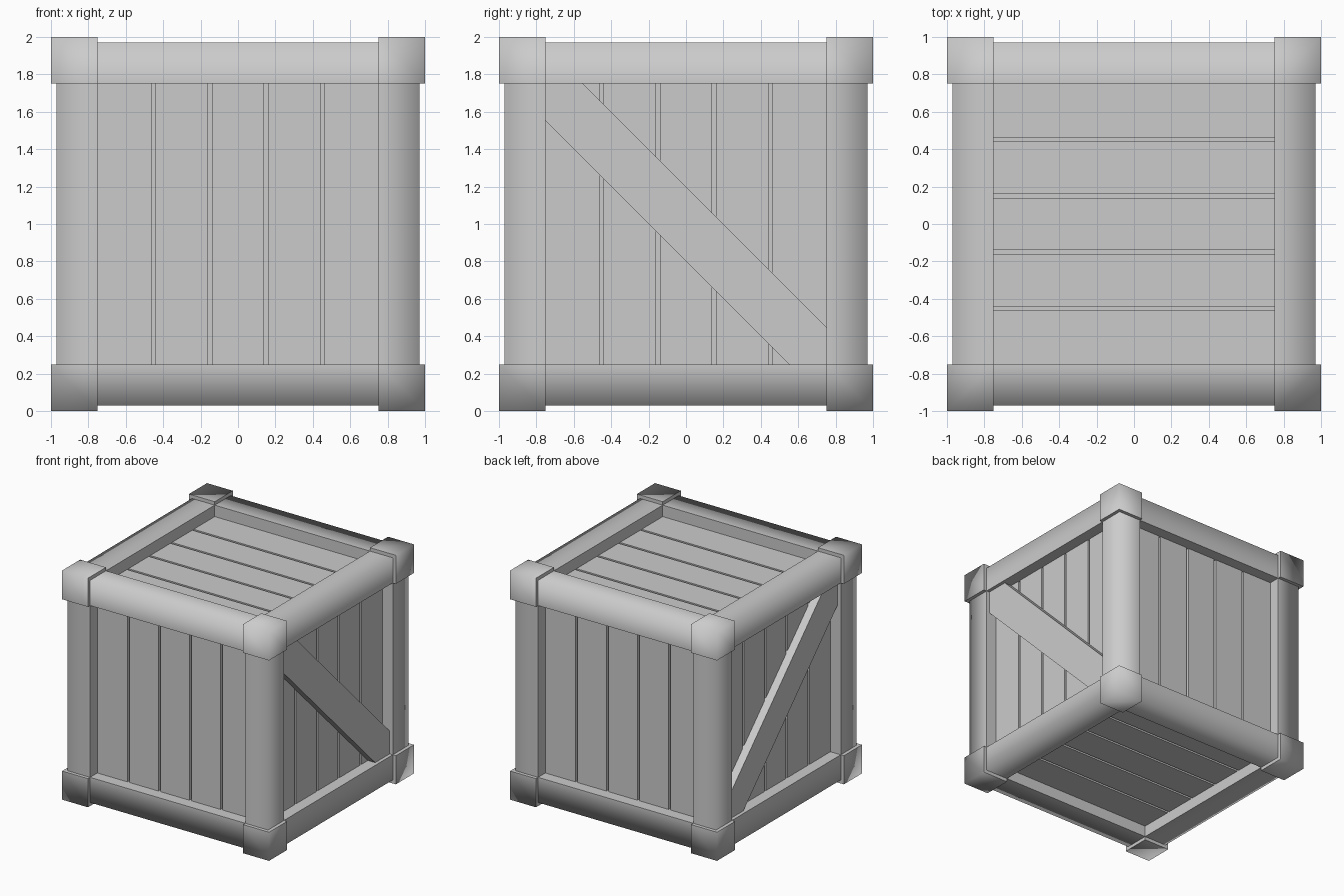
import bpy, bmesh
from itertools import product
from math import radians
from mathutils import Matrix, Vector

if "Cube" in bpy.data.objects:
    bpy.data.objects.remove(bpy.data.objects["Cube"])

OUT, BAR, INNER = 1.0, 0.97, 0.75      # corner block, frame bar, opening
PANEL, FLOOR = 0.87, 0.84              # plank face, groove floor
LIFT = Vector((0, 0, 1))


def add_box(bm, lo, hi):
    size = [b - a for a, b in zip(lo, hi)]
    mid = [(a + b) / 2 for a, b in zip(lo, hi)]
    bmesh.ops.create_cube(bm, size=1, matrix=Matrix.Translation(mid) @ Matrix.Diagonal((*size, 1)))


def finish(name, bm, soft=False):
    # Soft parts blend only across their outermost edges
    bmesh.ops.recalc_face_normals(bm, faces=bm.faces[:])
    if soft:
        for f in bm.faces:
            f.smooth = True
        for e in bm.edges:
            mid = (e.verts[0].co + e.verts[1].co) / 2
            e.smooth = sum(abs(c) > 0.96 for c in mid) >= 2
    mesh = bpy.data.meshes.new(name)
    bm.to_mesh(mesh)
    bm.free()
    obj = bpy.data.objects.new(name, mesh)
    obj.location = LIFT
    bpy.context.collection.objects.link(obj)
    return obj


def span(sign, a, b):
    return (a, b) if sign > 0 else (-b, -a)


# Corner blocks
for signs in product((-1, 1), repeat=3):
    bm = bmesh.new()
    spans = [span(s, INNER, OUT) for s in signs]
    add_box(bm, [s[0] for s in spans], [s[1] for s in spans])
    finish("corner_block", bm, soft=True)

# Frame bars along each axis
for axis, name in enumerate(("width_bar", "depth_bar", "corner_post")):
    for s, t in product((-1, 1), repeat=2):
        spans = [span(s, INNER, BAR), span(t, INNER, BAR)]
        spans.insert(axis, (-INNER, INNER))
        bm = bmesh.new()
        add_box(bm, [p[0] for p in spans], [p[1] for p in spans])
        finish(name, bm, soft=True)

# Inner core forms the groove floors
bm = bmesh.new()
add_box(bm, (-FLOOR,) * 3, (FLOOR,) * 3)
# Keep the core inside the frame at its edges
finish("inner_core", bm)

# Five planks per side, built facing up and turned into place
turns = {
    "top": Matrix.Rotation(radians(90), 4, 'Z'),
    "bottom": Matrix.Rotation(radians(180), 4, 'X') @ Matrix.Rotation(radians(90), 4, 'Z'),
}
for i, side in enumerate(("front", "right", "back", "left")):
    turns[side] = Matrix.Rotation(radians(90 * i), 4, 'Z') @ Matrix.Rotation(radians(90), 4, 'X')
for side, turn in turns.items():
    bm = bmesh.new()
    for i in range(5):
        x0 = -INNER + 0.3 * i
        left = x0 + (0.01 if i > 0 else 0)
        right = x0 + 0.3 - (0.01 if i < 4 else 0)
        add_box(bm, (left, -INNER, FLOOR - 0.01), (right, INNER, PANEL))
    bm.transform(turn)
    finish(side + "_planks", bm)

# Diagonal braces on the left and right sides
profile = [(-.75, .55), (-.75, .75), (-.55, .75), (.75, -.55), (.75, -.75), (.55, -.75)]
for side, s in (("right", 1), ("left", -1)):
    bm = bmesh.new()
    face = bm.faces.new([bm.verts.new((s * 0.86, y, z)) for y, z in profile])
    ext = bmesh.ops.extrude_face_region(bm, geom=[face])
    moved = [g for g in ext["geom"] if isinstance(g, bmesh.types.BMVert)]
    bmesh.ops.translate(bm, verts=moved, vec=(s * 0.08, 0, 0))
    finish(side + "_brace", bm)
